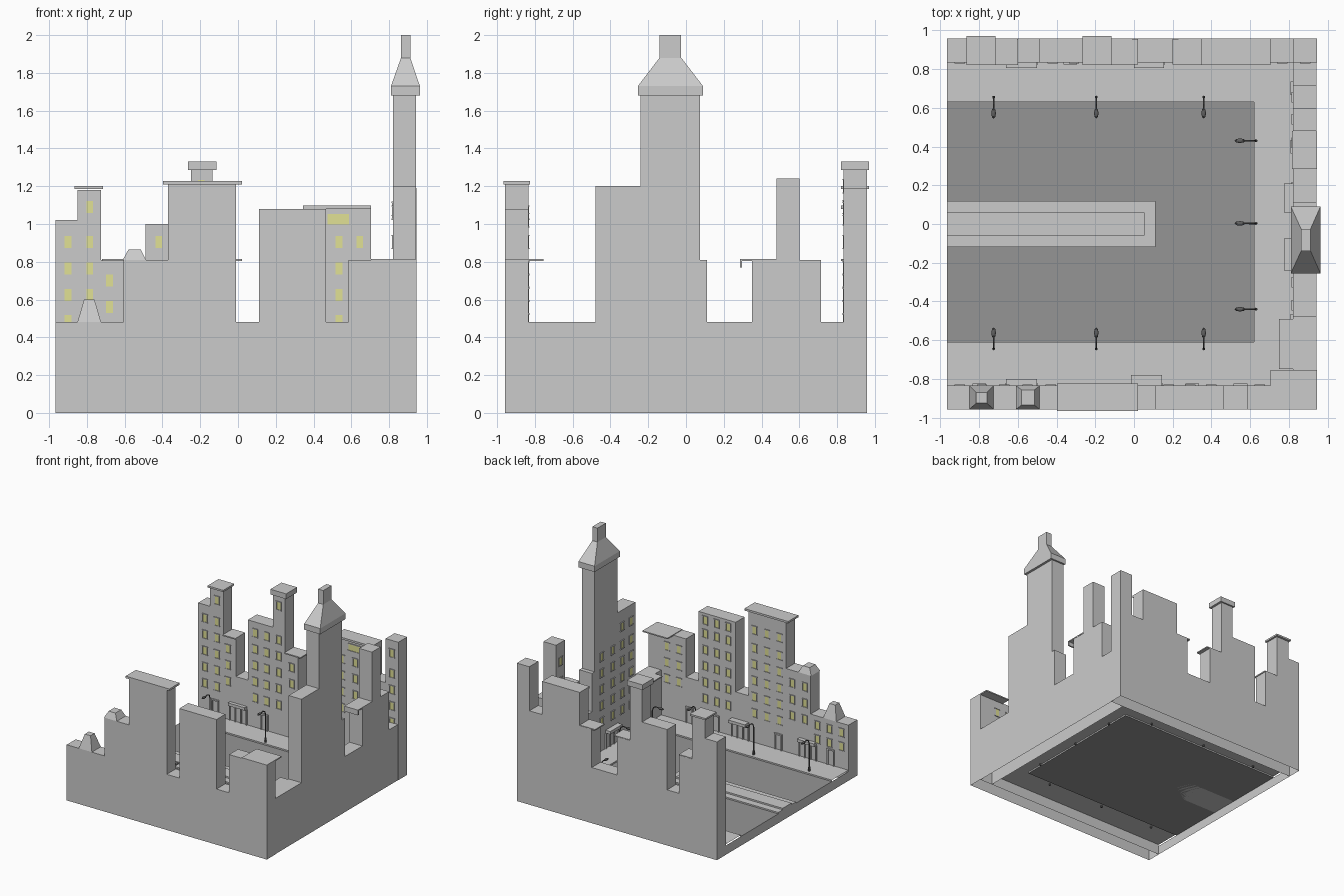
import bpy, bmesh, math
from mathutils import Vector

if "Cube" in bpy.data.objects:
    bpy.data.objects.remove(bpy.data.objects["Cube"])

parts = {}


def bm_of(name):
    return parts.setdefault(name, bmesh.new())


def frustum(name, a0, a1, b0, b1, bottom=True):
    """Hexahedron between rectangle a at the bottom and rectangle b on top."""
    bm = bm_of(name)
    lo = [bm.verts.new((x, y, a0[2])) for x, y in
          ((a0[0], a0[1]), (a1[0], a0[1]), (a1[0], a1[1]), (a0[0], a1[1]))]
    hi = [bm.verts.new((x, y, b0[2])) for x, y in
          ((b0[0], b0[1]), (b1[0], b0[1]), (b1[0], b1[1]), (b0[0], b1[1]))]
    bm.faces.new(hi)
    if bottom:
        bm.faces.new(lo[::-1])
    for i in range(4):
        j = (i + 1) % 4
        bm.faces.new((lo[i], lo[j], hi[j], hi[i]))


def box(name, x0, x1, y0, y1, z0, z1):
    frustum(name, (x0, y0, z0), (x1, y1), (x0, y0, z1), (x1, y1))


def sheet(name, pts):
    bm = bm_of(name)
    bm.faces.new([bm.verts.new(p) for p in pts])


# Each wall maps (along, depth towards the street, height) to world space
def at(wall, u, d, z):
    return {'F': (u, -.835 + d, z), 'B': (u, .835 - d, z), 'R': (.82 - d, u, z)}[wall]


def wall_box(name, wall, u0, u1, d0, d1, z0, z1):
    p, q = at(wall, u0, d0, z0), at(wall, u1, d1, z1)
    lo, hi = [min(a, b) for a, b in zip(p, q)], [max(a, b) for a, b in zip(p, q)]
    box(name, lo[0], hi[0], lo[1], hi[1], lo[2], hi[2])


def skyline(name, wall, start, steps):
    """Stepped building row, open underneath: steps are (end, height)."""
    prof, u = [(start, 0)], start
    for end, h in steps:
        prof += [(u, h), (end, h)]
        u = end
    prof.append((u, 0))
    bm = bm_of(name)
    inner = [bm.verts.new(at(wall, u, 0, z)) for u, z in prof]
    outer = [bm.verts.new(at(wall, u, -.122, z)) for u, z in prof]
    bm.faces.new(inner)
    bm.faces.new(outer[::-1])
    for i in range(len(prof) - 1):
        bm.faces.new((inner[i], outer[i], outer[i + 1], inner[i + 1]))
    bmesh.ops.recalc_face_normals(bm, faces=bm.faces)


# Building rows
skyline('front_buildings', 'F', -.965, [
    (-.605, .48), (-.37, .81), (-.01, 1.21), (.11, .48), (.465, 1.08), (.585, .48), (.945, .81)])
skyline('back_buildings', 'B', -.965, [
    (-.85, 1.02), (-.725, 1.18), (-.605, .81), (-.49, .48), (-.25, 1.0), (-.135, 1.29),
    (-.01, .81), (.23, .48), (.345, .81), (.705, 1.08), (.825, .81), (.945, 1.19)])
skyline('right_buildings', 'R', -.835, [
    (-.48, .48), (-.24, 1.2), (.075, 1.68), (.11, .81), (.35, .48), (.48, .81),
    (.6, 1.24), (.715, .81), (.835, .48)])

# Roof slabs and cornices
box('roof_slabs', -.397, .02, -.965, -.825, 1.21, 1.227)
box('roof_slabs', -.865, -.715, .82, .97, 1.185, 1.2)
box('roof_slabs', -.265, -.115, .82, .97, 1.285, 1.33)
box('roof_slabs', .345, .705, .82, .957, 1.08, 1.097)
box('roof_slabs', .705, .945, -.957, -.755, .805, .815)
box('roof_slabs', .75, .942, -.75, -.49, .47, .48)
box('roof_slabs', -.135, .02, .825, .955, .805, .815)
box('roof_slabs', -.72, -.6, .82, .955, .805, .815)
box('roof_slabs', .2, .345, .825, .955, .805, .815)
box('roof_slabs', .815, .945, .29, .48, .805, .815)
box('roof_slabs', .815, .945, .285, .297, .77, .815)

# Tower roof with chimney
box('tower_cornice', .81, .963, -.255, .09, 1.68, 1.73)
frustum('tower_roof', (.81, -.255, 1.73), (.963, .09), (.863, -.14, 1.88), (.912, -.025))
box('tower_chimney', .863, .912, -.14, -.027, 1.88, 2.0)

# Small tapered roofs on the front row
frustum('small_roofs', (-.85, -.957, .48), (-.725, -.835), (-.815, -.925, .6), (-.76, -.87))
frustum('small_roofs', (-.61, -.957, .81), (-.487, -.835), (-.58, -.935, .865), (-.515, -.857))

# Street surface, raised pavement and island
L, ROAD, PAVE = -.965, .08, .092
sheet('road', [(L, -.61, ROAD), (.62, -.61, ROAD), (.62, .63, ROAD), (L, .63, ROAD)])
sheet('pavement', [(L, -.835, PAVE), (.82, -.835, PAVE), (.82, .835, PAVE), (L, .835, PAVE),
                   (L, .63, PAVE), (.62, .63, PAVE), (.62, -.61, PAVE), (L, -.61, PAVE)])
curb = [(L, -.61), (.62, -.61), (.62, .63), (L, .63)]
for (x0, y0), (x1, y1) in zip(curb, curb[1:]):
    sheet('curb', [(x0, y0, ROAD), (x1, y1, ROAD), (x1, y1, PAVE), (x0, y0, PAVE)])
box('island', L, .11, -.12, .12, ROAD, PAVE)
box('island_strip', L, .055, -.06, .06, PAVE, .105)
sheet('left_skirt', [(L, .835, 0), (L, -.835, 0), (L, -.835, ROAD), (L, .835, ROAD)])


# Windows: lit pane, frame bars and sill
def window(wall, u, z, w=.042, h=.07):
    a, b, t = w / 2, h / 2, .006
    wall_box('window_panes', wall, u - a, u + a, -.002, .002, z - b, z + b)
    for s in (-1, 1):
        wall_box('window_frames', wall, u + s * a - t / 2, u + s * a + t / 2, 0, .005, z - b, z + b)
        wall_box('window_frames', wall, u - a - t, u + a + t, 0, .007, z + s * b - t / 2, z + s * b + t / 2)


ROWS = [.345, .485, .625, .765, .905]
LOW = [.42, .56, .7]
columns = [
    ('B', (-.9, -.42, -.31), ROWS), ('B', (-.785,), ROWS + [1.09]), ('B', (-.195,), ROWS + [1.2]),
    ('B', (-.68, -.07, .29, .765), LOW), ('B', (.41, .535, .645), ROWS), ('B', (.885,), ROWS + [1.08]),
    ('F', (-.9, -.785, -.67), [.28, .4]), ('F', (-.55, -.43), LOW),
    ('F', (-.31, -.19, -.07), ROWS + [1.06]), ('F', (.18, .29, .4), ROWS + [1.02]),
    ('F', (.65, .765), LOW),
    ('R', (-.42, -.3), ROWS + [1.06]), ('R', (-.17, -.02), ROWS), ('R', (.42, .655), LOW),
    ('R', (.54,), ROWS + [1.08])]
for wall, us, zs in columns:
    for u in us:
        for z in zs:
            window(wall, u, z)
window('B', .53, 1.025, .12, .06)

# Shop awnings with doors and display windows below
for wall, u0, u1, d in [('B', -.66, -.5, .03), ('B', 0, .155, .03), ('F', -.66, -.5, .035),
                        ('F', -.015, .145, .055), ('R', .06, .21, .045), ('R', -.24, -.075, .045)]:
    wall_box('awnings', wall, u0, u1, 0, d, .225, .25)
    for k in range(4):
        u = u0 + (u1 - u0) * k / 3
        wall_box('shop_posts', wall, u - .005, u + .005, 0, .01, PAVE, .225)
for wall, us in [('B', (-.8, -.33, .4, .65)), ('F', (-.8, -.3, .3, .55)), ('R', (-.5, .4, .7))]:
    for u in us:
        for s in (-.03, .03):
            wall_box('door_frames', wall, u + s - .005, u + s + .005, 0, .009, PAVE, .22)
        wall_box('door_frames', wall, u - .035, u + .035, 0, .012, .22, .232)


# Street lamps: pole, curved arm, flattened head
def tube(bm, pts, r, n=6):
    rings = []
    for i, p in enumerate(pts):
        t = (pts[min(i + 1, len(pts) - 1)] - pts[max(i - 1, 0)]).normalized()
        side = t.cross(Vector((.3, .7, .1))).normalized()
        up = t.cross(side)
        rings.append([bm.verts.new(p + r * (math.cos(a) * side + math.sin(a) * up))
                      for a in (2 * math.pi * k / n for k in range(n))])
    for a, b in zip(rings, rings[1:]):
        for k in range(n):
            bm.faces.new((a[k], a[(k + 1) % n], b[(k + 1) % n], b[k]))
    bm.faces.new(rings[0][::-1])
    bm.faces.new(rings[-1])


def lamp(x, y, dx, dy):
    bm, base, d = bm_of('street_lamps'), Vector((x, y, 0)), Vector((dx, dy, 0))
    path = [(0, .075), (0, .33), (.012, .36), (.035, .373), (.06, .37)]
    tube(bm, [base + d * s + Vector((0, 0, z)) for s, z in path], .0045)
    tube(bm, [base + Vector((0, 0, z)) for z in (.075, .13)], .008)
    head = bmesh.ops.create_uvsphere(bm, u_segments=8, v_segments=6, radius=1)['verts']
    c = base + d * .083 + Vector((0, 0, .368))
    sx, sy = (.028, .012) if dx else (.012, .028)
    for v in head:
        v.co = c + Vector((v.co.x * sx, v.co.y * sy, v.co.z * .01))


for x in (-.725, -.195, .36):
    lamp(x, .655, 0, -1)
    lamp(x, -.645, 0, 1)
for y in (.43, .003, -.44):
    lamp(.63, y, -1, 0)

# Create the objects
colours = {'window_panes': (.75, .75, .3, 1), 'road': (.3, .3, .3, 1), 'street_lamps': (.12, .12, .12, 1)}
for name, bm in parts.items():
    me = bpy.data.meshes.new(name)
    bm.to_mesh(me)
    bm.free()
    ob = bpy.data.objects.new(name, me)
    bpy.context.collection.objects.link(ob)
    if name in colours:
        mat = bpy.data.materials.new(name + '_colour')
        mat.diffuse_color = colours[name]
        mat.use_nodes = True
        mat.node_tree.nodes["Principled BSDF"].inputs["Base Color"].default_value = mat.diffuse_color
        me.materials.append(mat)
